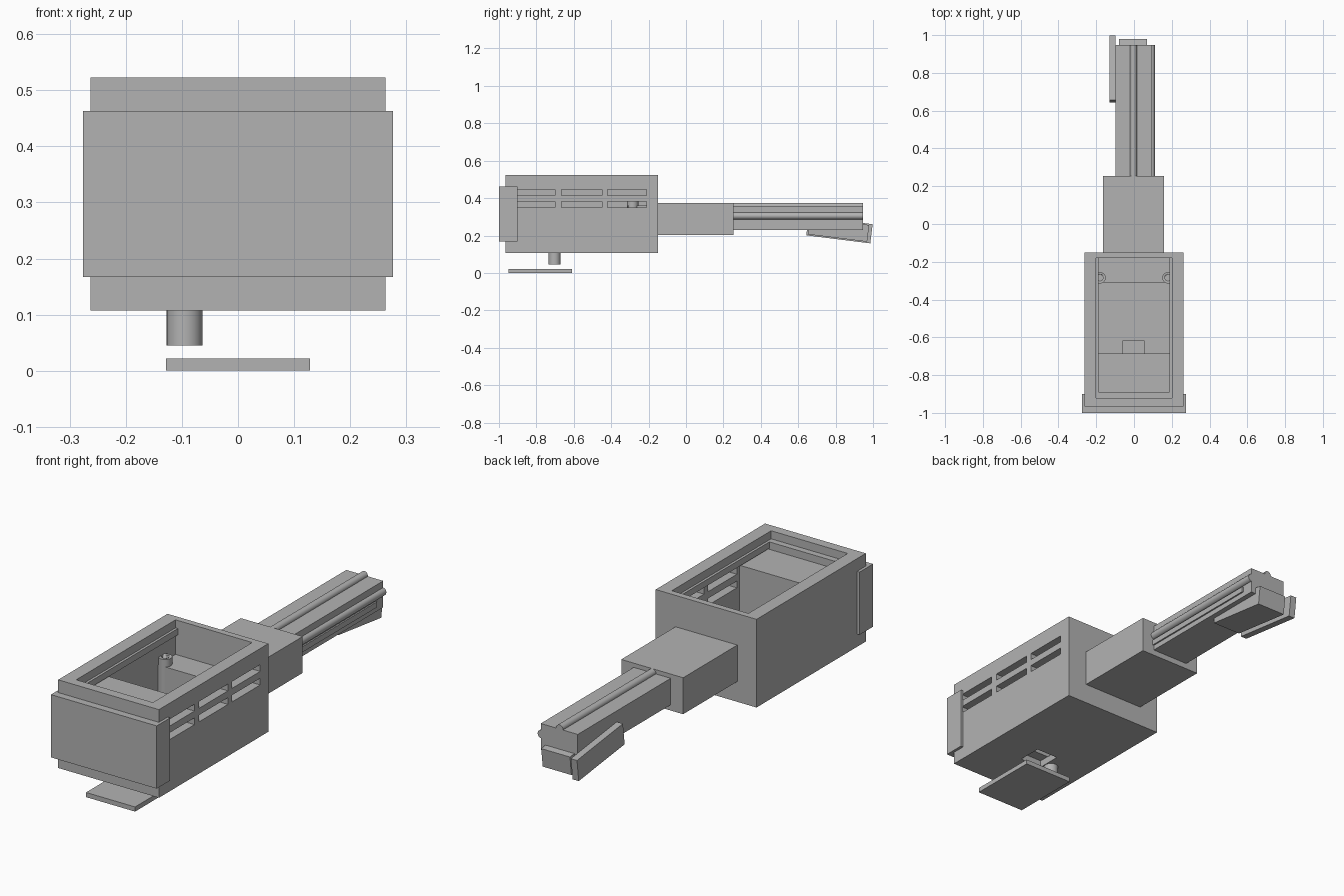
import bpy
import math

cube = bpy.data.objects.get("Cube")
if cube:
    bpy.data.objects.remove(cube, do_unlink=True)

grey = bpy.data.materials.new("plain_grey")
grey.use_nodes = True
colour = (0.45, 0.45, 0.45, 1)
grey.diffuse_color = colour
grey.node_tree.nodes["Principled BSDF"].inputs["Base Color"].default_value = colour


def finish(ob, name):
    ob.name = name
    ob.data.materials.clear()
    ob.data.materials.append(grey)
    return ob


def box(name, x, y, z, tilt=0):
    """Box from (min, max) ranges, optionally tilted about x."""
    bpy.ops.mesh.primitive_cube_add(size=1, location=[sum(r) / 2 for r in (x, y, z)])
    ob = bpy.context.object
    ob.scale = [r[1] - r[0] for r in (x, y, z)]
    bpy.ops.object.transform_apply(location=False, rotation=False, scale=True)
    ob.rotation_euler.x = tilt
    return finish(ob, name)


def rod(name, centre, radius, length, along_y=False):
    bpy.ops.mesh.primitive_cylinder_add(vertices=32, radius=radius, depth=length, location=centre)
    ob = bpy.context.object
    if along_y:
        ob.rotation_euler.x = math.pi / 2
    bpy.ops.object.shade_smooth_by_angle(angle=math.radians(40))
    return finish(ob, name)


def cut(ob, cutter):
    """Subtract the cutter and discard it."""
    mod = ob.modifiers.new("cut", 'BOOLEAN')
    mod.operation, mod.solver, mod.object = 'DIFFERENCE', 'EXACT', cutter
    cutter.hide_render = True
    bpy.ops.object.select_all(action='DESELECT')
    bpy.context.view_layer.objects.active = ob
    ob.select_set(True)
    bpy.ops.object.modifier_apply(modifier=mod.name)
    bpy.data.objects.remove(cutter, do_unlink=True)


# Open-topped housing with floor hole and vents on its left side
housing = box("housing", (-0.263, 0.263), (-0.965, -0.15), (0.107, 0.523))
cut(housing, box("cavity", (-0.2, 0.2), (-0.92, -0.18), (0.14, 0.6)))
cut(housing, box("floor_hole", (-0.06, 0.055), (-0.735, -0.62), (0.05, 0.2)))
for y in ((-0.91, -0.7), (-0.665, -0.45), (-0.42, -0.21)):
    for z in ((0.351, 0.383), (0.415, 0.447)):
        cut(housing, box("vent", (0.15, 0.3), y, z))

# Inside the housing: compartments, lid rails and screw posts
box("front_compartment", (-0.2, 0.2), (-0.92, -0.685), (0.14, 0.45))
box("back_shelf", (-0.2, 0.2), (-0.31, -0.18), (0.14, 0.36))
box("front_rail", (-0.2, 0.2), (-0.92, -0.89), (0.45, 0.485))
for side, label in ((1, "left"), (-1, "right")):
    box(label + "_rail", sorted((side * 0.188, side * 0.2)), (-0.92, -0.18), (0.455, 0.485))
    post = rod(label + "_screw_post", (side * 0.18, -0.285, 0.267), 0.03, 0.256)
    cut(post, rod("screw_hole", (side * 0.18, -0.285, 0.38), 0.016, 0.1))

# Wrap-around front cover
cover_z = (0.167, 0.463)
box("cover_plate", (-0.276, 0.276), (-1, -0.965), cover_z)
for side, label in ((1, "left"), (-1, "right")):
    box(label + "_cover_flange", sorted((side * 0.263, side * 0.276)), (-0.965, -0.9), cover_z)

# Knob and loose plate below
rod("bottom_knob", (-0.095, -0.703, 0.08), 0.032, 0.07)
box("bottom_plate", (-0.128, 0.128), (-0.95, -0.61), (0, 0.022))

# Neck and long arm with guide rods
box("neck", (-0.163, 0.16), (-0.15, 0.254), (0.203, 0.375))
box("arm", (-0.098, 0.095), (0.254, 0.947), (0.23, 0.355))
box("arm_ledge", (0.095, 0.102), (0.254, 0.89), (0.254, 0.28))
rod("top_rod", (-0.003, 0.6, 0.357), 0.018, 0.694, True)
rod("side_rod", (0.092, 0.6, 0.305), 0.019, 0.694, True)

# Tilted grip block and side plate under the arm end
tilt = math.radians(-7.1)
box("tilted_block", (-0.08, 0.07), (0.655, 0.975), (0.186, 0.276), tilt)
box("tilted_plate", (-0.13, -0.098), (0.648, 0.993), (0.179, 0.282), tilt)
